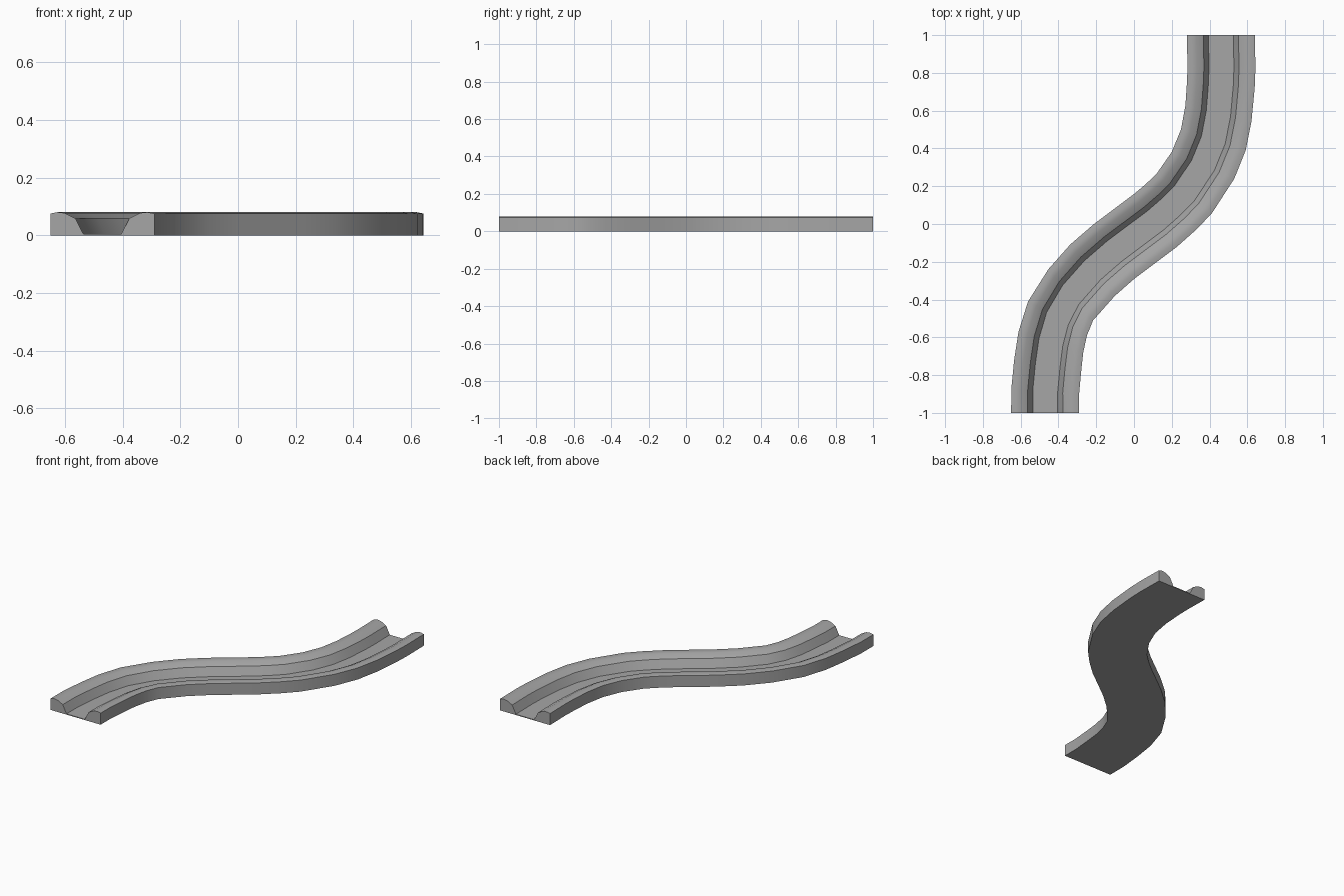
import bpy
import bmesh
from math import radians, sin, cos
from mathutils import Vector

cube = bpy.data.objects.get("Cube")
if cube:
    bpy.data.objects.remove(cube)

# Plain grey material
grey = bpy.data.materials.new("grey")
grey.use_nodes = True
colour = (0.38, 0.38, 0.38, 1)
grey.diffuse_color = colour
grey.node_tree.nodes["Principled BSDF"].inputs["Base Color"].default_value = colour

# Channel cross-section: right rail from base to floor, mirrored for the left rail
right_rail = [(.18, 0), (.18, .075), (.155, .08), (.13, .077), (.093, .058), (.066, .005)]
section = right_rail + [(-across, up) for across, up in reversed(right_rail)]

# S-bend centre line: x, y and heading in degrees away from +y
stations = [
    (-.47, -1, 0), (-.47, -.885, 4), (-.457, -.75, 10), (-.44, -.625, 18),
    (-.405, -.5, 30), (-.335, -.375, 49), (-.22, -.245, 49), (-.105, -.145, 53),
    (.115, .02, 51), (.195, .09, 42), (.265, .16, 35), (.365, .31, 23),
    (.42, .445, 18), (.447, .585, 14), (.46, .74, 6), (.463, .83, 2), (.46, 1, 0),
]


def sweep(name, profile, path):
    """Sweep a closed profile along the path and cap both ends."""
    bm = bmesh.new()
    rings = []
    for x, y, heading in path:
        angle = radians(heading)
        side = Vector((cos(angle), -sin(angle), 0))
        centre = Vector((x, y, 0))
        rings.append([bm.verts.new(centre + side * across + Vector((0, 0, up)))
                      for across, up in profile])
    count = len(profile)
    for ring, following in zip(rings, rings[1:]):
        for i in range(count):
            j = (i + 1) % count
            bm.faces.new((ring[i], ring[j], following[j], following[i]))
    bm.faces.new(rings[0])
    bm.faces.new(rings[-1])
    bmesh.ops.recalc_face_normals(bm, faces=bm.faces)

    # Level out the last few thousandths so both ends finish flush
    mesh = bpy.data.meshes.new(name)
    bm.to_mesh(mesh)
    bm.free()
    mesh.materials.append(grey)
    obj = bpy.data.objects.new(name, mesh)
    bpy.context.collection.objects.link(obj)
    return obj


# Curved track with two raised rails
track = sweep("curved_track", section, stations)
bpy.ops.object.select_all(action='DESELECT')
track.select_set(True)
bpy.context.view_layer.objects.active = track
bpy.ops.object.shade_smooth_by_angle(angle=radians(33))
